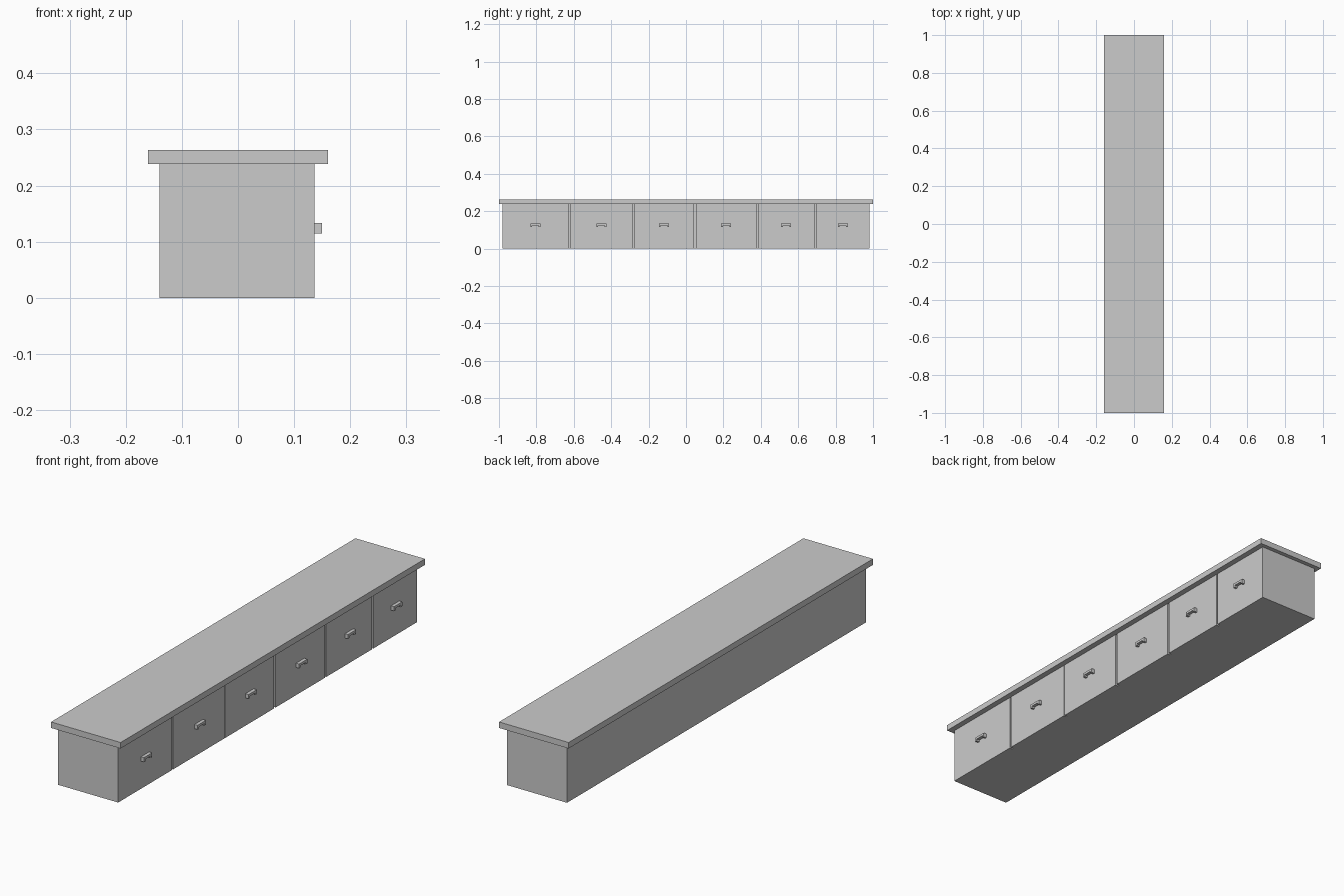
import bpy, bmesh

if "Cube" in bpy.data.objects:
    bpy.data.objects.remove(bpy.data.objects["Cube"])


def box(name, x0, x1, y0, y1, z0, z1):
    bm = bmesh.new()
    bmesh.ops.create_cube(bm, size=1)
    for v in bm.verts:
        v.co.x = x1 if v.co.x > 0 else x0
        v.co.y = y1 if v.co.y > 0 else y0
        v.co.z = z1 if v.co.z > 0 else z0
    return finish(name, bm)


def finish(name, bm):
    bmesh.ops.recalc_face_normals(bm, faces=bm.faces)
    me = bpy.data.meshes.new(name)
    bm.to_mesh(me)
    bm.free()
    ob = bpy.data.objects.new(name, me)
    bpy.context.collection.objects.link(ob)
    return ob


def handle(name, y):
    # downward-facing bracket profile pushed out from the drawer front
    w, leg, z0, zi, z1 = 0.027, 0.009, 0.115, 0.123, 0.133
    prof = [(-w, z0), (-w + leg, z0), (-w + leg, zi), (w - leg, zi),
            (w - leg, z0), (w, z0), (w, z1), (-w, z1)]
    bm = bmesh.new()
    face = bm.faces.new([bm.verts.new((FRONT, y + a, z)) for a, z in prof])
    ext = bmesh.ops.extrude_face_region(bm, geom=[face], use_keep_orig=True)
    moved = [g for g in ext["geom"] if isinstance(g, bmesh.types.BMVert)]
    bmesh.ops.translate(bm, verts=moved, vec=(0.014, 0, 0))
    return finish(name, bm)


FRONT, BACK, INNER = 0.136, -0.14, 0.124
END, BODY_H, TOP_H = 0.982, 0.238, 0.263

# carcass and overhanging top
box("carcass", BACK, INNER, -END, END, 0, BODY_H)
box("top_board", -0.16, 0.16, -1, 1, BODY_H, TOP_H)

# six drawer fronts separated by thin gaps, each with a handle
drawers = [(-END, -0.629), (-0.621, -0.284), (-0.279, 0.044),
           (0.053, 0.376), (0.385, 0.686), (0.695, END)]
for i, (y0, y1) in enumerate(drawers, 1):
    box(f"drawer_front_{i}", INNER, FRONT, y0, y1, 0, BODY_H)
    handle(f"drawer_handle_{i}", (y0 + y1) / 2)
